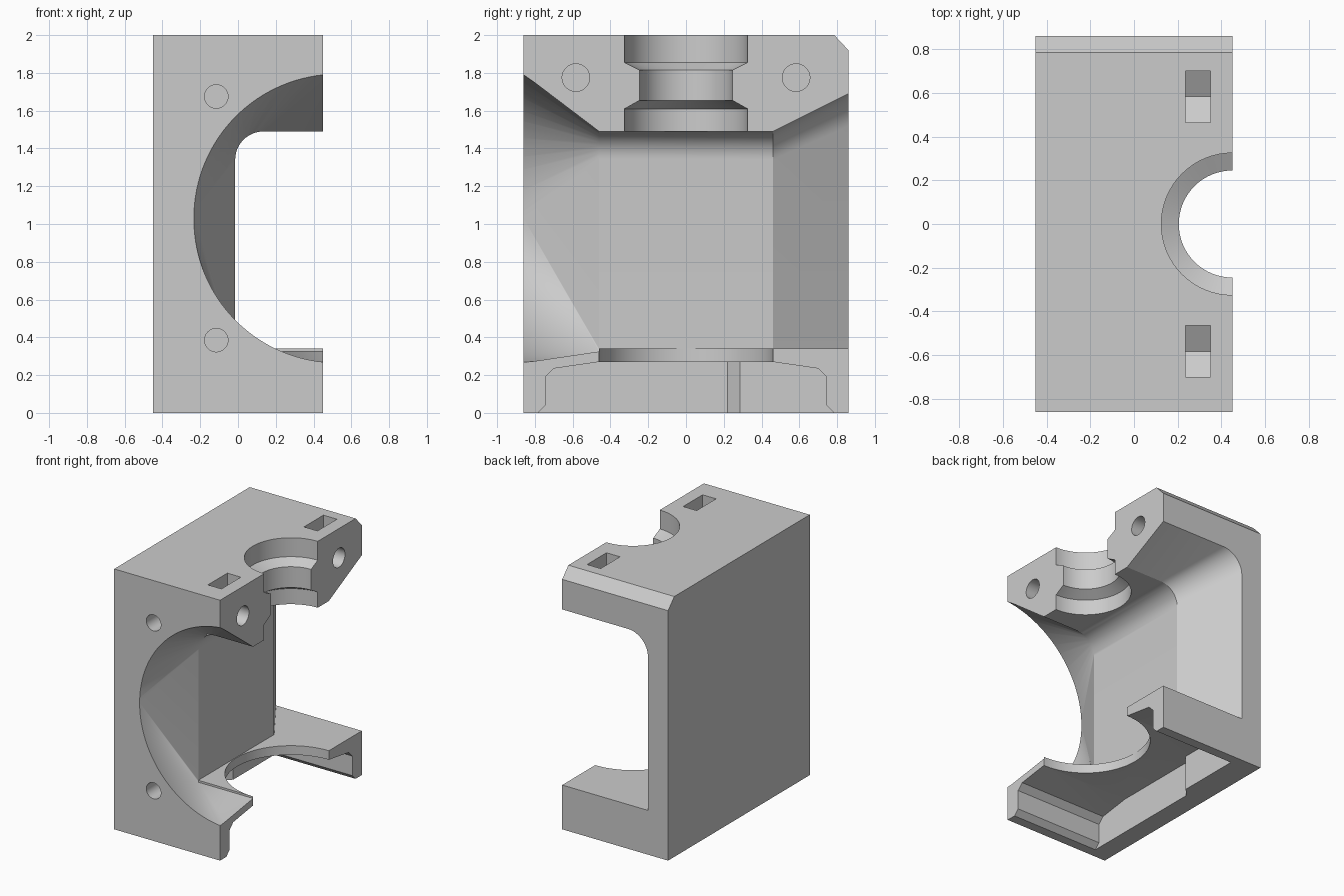
import bpy, bmesh
from math import sin, cos, pi

cube = bpy.data.objects.get("Cube")
if cube:
    bpy.data.objects.remove(cube, do_unlink=True)

grey = bpy.data.materials.new("plain grey")
grey.use_nodes = True
grey.diffuse_color = (0.6, 0.6, 0.6, 1)
grey.node_tree.nodes["Principled BSDF"].inputs["Base Color"].default_value = (0.6, 0.6, 0.6, 1)


def finish(bm, name):
    bmesh.ops.recalc_face_normals(bm, faces=bm.faces)
    mesh = bpy.data.meshes.new(name)
    bm.to_mesh(mesh)
    bm.free()
    mesh.materials.append(grey)
    obj = bpy.data.objects.new(name, mesh)
    bpy.context.collection.objects.link(obj)
    return obj


def loft(name, sections):
    """Skin matching sections and cap both ends."""
    bm = bmesh.new()
    rings = [[bm.verts.new(p) for p in s] for s in sections]
    n = len(rings[0])
    for a, b in zip(rings, rings[1:]):
        for i in range(n):
            j = (i + 1) % n
            bm.faces.new((a[i], a[j], b[j], b[i]))
    bm.faces.new(rings[0])
    bm.faces.new(rings[-1])
    return finish(bm, name)


def hull(name, points):
    bm = bmesh.new()
    for p in points:
        bm.verts.new(p)
    bmesh.ops.convex_hull(bm, input=bm.verts)
    loose = [v for v in bm.verts if not v.link_faces]
    bmesh.ops.delete(bm, geom=loose, context='VERTS')
    return finish(bm, name)


def prism_x(name, profile, x0, x1):
    return loft(name, [[(x, y, z) for y, z in profile] for x in (x0, x1)])


def circle(cx, cy, r, n=64):
    return [(cx + r * cos(2 * pi * i / n), cy + r * sin(2 * pi * i / n)) for i in range(n)]


def opening(y, x, bottom, top, r):
    """Rectangular section with its upper inner corner rounded."""
    arc = [(x + r - r * cos(a * pi / 24), y, top - r + r * sin(a * pi / 24)) for a in range(13)]
    return arc + [(1, y, top), (1, y, bottom), (x, y, bottom)]


# Main block with a bevelled upper rear edge
body = prism_x("housing_body", [(-0.86, 0), (0.86, 0), (0.86, 1.92), (0.785, 2), (-0.86, 2)], -0.45, 0.45)
cutters = []

# Air passage: round front mouth, straight middle, flared rear
cx, cz, r = 0.53, 1.03, 0.765
mouth = [(cx - r * sin(a * pi / 64), -0.862, cz + r * cos(a * pi / 64)) for a in range(65)]
mouth += [(1, -0.862, cz + r), (1, -0.862, cz - r)]
cutters.append(hull("front_mouth", mouth + opening(-0.46, -0.015, 0.325, 1.49, 0.15)))
cutters.append(loft("middle_passage", [opening(y, -0.015, 0.34, 1.49, 0.15) for y in (-0.462, 0.462)]))
cutters.append(loft("rear_flare", [opening(0.46, -0.015, 0.34, 1.49, 0.15),
                                   opening(0.862, -0.28, 0.34, 1.69, 0.17)]))

# Stepped mounting bore in the top
steps = [(0.325, 1.45), (0.325, 1.61), (0.245, 1.655), (0.245, 1.815), (0.325, 1.855), (0.325, 2.05)]
cutters.append(loft("mount_bore", [[(x, y, z) for x, y in circle(0.45, 0, s)] for s, z in steps]))

# Floor hole and the cavity under it
cutters.append(loft("floor_hole", [[(x, y, z) for x, y in circle(0.45, 0, 0.46, 96)] for z in (0.2, 0.4)]))
half = [(-0.805, -0.02), (-0.745, 0.04), (-0.745, 0.19), (-0.70, 0.235), (-0.46, 0.27)]
cutters.append(prism_x("base_cavity", half + [(-y, z) for y, z in reversed(half)], -0.24, 1))
cutters.append(loft("cavity_recess", [[(x, y, z) for y, z in half + [(end, 0.27), (end, -0.02)]]
                                      for x, end in ((-0.30, 0.22), (-0.24, 0.285), (-0.2, 0.285))]))

# Clamp bolt holes with nut slots
for side in (-1, 1):
    y0 = side * 0.583
    cutters.append(prism_x("bolt_hole", circle(y0, 1.775, 0.073, 32), -0.2, 1))
    w = 0.118
    slot = [(y0 - w, 2.05), (y0 - w, 1.707), (y0, 1.64), (y0 + w, 1.707), (y0 + w, 2.05)]
    cutters.append(prism_x("nut_slot", slot, 0.235, 0.35))

# Screw holes in the front face
for z0 in (0.385, 1.675):
    cutters.append(loft("screw_hole", [[(x, y, z) for x, z in circle(-0.115, z0, 0.062, 32)]
                                       for y in (-1, -0.5)]))

# Carve everything out of the block
bpy.ops.object.select_all(action='DESELECT')
bpy.context.view_layer.objects.active = body
body.select_set(True)
for cutter in cutters:
    cutter.hide_render = True
    mod = body.modifiers.new(cutter.name, 'BOOLEAN')
    mod.operation = 'DIFFERENCE'
    mod.solver = 'EXACT'
    mod.object = cutter
    bpy.ops.object.modifier_apply(modifier=mod.name)
    bpy.data.objects.remove(cutter, do_unlink=True)
bpy.ops.object.shade_smooth_by_angle(angle=pi / 7)
